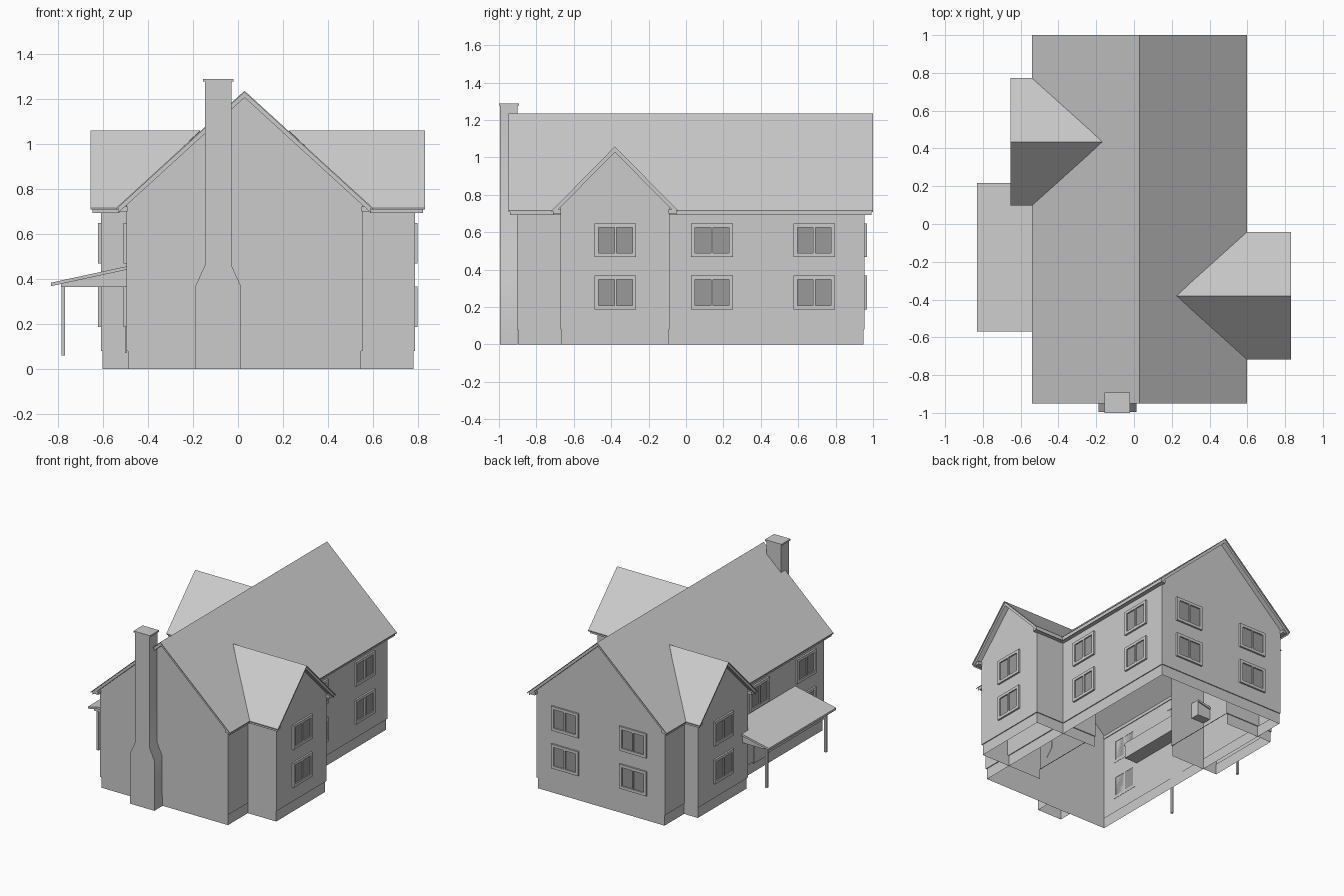
import bpy, bmesh

cube = bpy.data.objects.get("Cube")
if cube:
    bpy.data.objects.remove(cube, do_unlink=True)


def material(name, value):
    m = bpy.data.materials.new(name)
    m.use_nodes = True
    colour = (value, value, value, 1)
    m.diffuse_color = colour
    m.node_tree.nodes["Principled BSDF"].inputs["Base Color"].default_value = colour
    return m


GREY = material("light grey", 0.6)
GLASS = material("dark grey glass", 0.32)


def add_prism(bm, pts, axis, a, b, mat=0):
    """Extrude a (u, z) outline along an axis; a and b may vary per point."""
    n = len(pts)
    rings = []
    for end in (a, b):
        ts = end if isinstance(end, list) else [end] * n
        rings.append([bm.verts.new((t, u, z) if axis == "x" else (u, t, z))
                      for (u, z), t in zip(pts, ts)])
    r, s = rings
    faces = [bm.faces.new(r), bm.faces.new(s)]
    for i in range(n):
        j = (i + 1) % n
        faces.append(bm.faces.new((r[i], r[j], s[j], s[i])))
    for f in faces:
        f.material_index = mat
    bmesh.ops.recalc_face_normals(bm, faces=faces)


def bottom_face(bm):
    bm.normal_update()
    return min(bm.faces, key=lambda f: f.calc_center_median().z)


def finish(name, bm):
    mesh = bpy.data.meshes.new(name)
    bm.to_mesh(mesh)
    bm.free()
    mesh.materials.append(GREY)
    mesh.materials.append(GLASS)
    ob = bpy.data.objects.new(name, mesh)
    bpy.context.collection.objects.link(ob)
    return ob


def prism(name, pts, axis, a, b):
    bm = bmesh.new()
    add_prism(bm, pts, axis, a, b)
    return finish(name, bm)


def rect(u0, u1, z0, z1):
    return [(u0, z0), (u1, z0), (u1, z1), (u0, z1)]


EAVE, PLINTH, SOFFIT = 0.715, 0.08, 0.70


def wing(name, axis, mid, half_wall, half_roof, ridge, wall, roof, inner=None):
    """Gabled block: plinth, walls, layered roof and boxed eaves.
    wall and roof give the extents; inner is the valley as (eave, ridge)."""
    slope = (ridge - EAVE) / half_roof
    out = 1 if wall[1] > wall[0] else -1

    # Hollow gabled walls on a set-back plinth, open underneath
    top = ridge - 0.026
    shoulder = top - slope * half_wall
    w0, w1 = mid - half_wall, mid + half_wall
    bm = bmesh.new()
    add_prism(bm, [(w0, PLINTH), (w1, PLINTH), (w1, shoulder), (mid, top), (w0, shoulder)],
              axis, wall[0], wall[1])
    base = bottom_face(bm)
    bmesh.ops.inset_individual(bm, faces=[base], thickness=0.009)
    new = bmesh.ops.extrude_discrete_faces(bm, faces=[base])["faces"]
    rim = list(new[0].verts)
    bmesh.ops.translate(bm, verts=rim, vec=(0, 0, -PLINTH))
    gone = [bottom_face(bm)]
    if inner:
        k = "xyz".index(axis)
        gone += [f for f in bm.faces if f.normal[k] * out < -0.9]
    bmesh.ops.delete(bm, geom=gone, context="FACES")
    finish(name + "_walls", bm)

    # Thin roof covering over a slightly smaller rake board layer
    for part, inset, hi, lo in (("roof", 0, 0, 0.007), ("rake_boards", 0.008, 0.007, 0.03)):
        h = half_roof - inset
        edge = ridge - slope * h
        pts = [(mid - h, edge - hi), (mid, ridge - hi), (mid + h, edge - hi),
               (mid + h, edge - lo), (mid, ridge - lo), (mid - h, edge - lo)]
        if inner:
            e, r = inner
            near = [e, r, e, e, r, e]
        else:
            near = roof[0] + inset
        prism(name + "_" + part, pts, axis, near, roof[1] - out * inset)

    # Boxed eaves
    for s in (-1, 1):
        u = sorted((mid + s * (half_wall - 0.005), mid + s * (half_roof - 0.015)))
        near = inner[0] if inner else roof[0] + 0.015
        prism(name + "_eave", rect(*u, SOFFIT, 0.722), axis, near, roof[1] - out * 0.015)


wing("house", "y", 0.029, 0.524, 0.57, 1.235, (-0.904, 0.955), (-0.95, 1.0))
wing("right_bay", "x", 0.435, 0.292, 0.338, 1.058, (-0.21, -0.608), (-0.5, -0.655), (-0.53, -0.168))
wing("left_bay", "x", -0.38, 0.292, 0.338, 1.058, (0.265, 0.785), (0.55, 0.83), (0.588, 0.226))


def window(name, axis, wall, out, u, z):
    """Two-pane window: raised frame bars around flat glass."""
    bm = bmesh.new()
    w, h, bar, mull = 0.111, 0.09, 0.021, 0.006
    frame = [rect(u - w, u - w + bar, z - h, z + h), rect(u + w - bar, u + w, z - h, z + h),
             rect(u - mull, u + mull, z - h + bar, z + h - bar)]
    frame += [rect(u - w + bar, u + w - bar, z + a, z + a + bar) for a in (-h, h - bar)]
    for bars in frame:
        add_prism(bm, bars, axis, wall - out * 0.002, wall + out * 0.013)
    for s in (-1, 1):
        a, b = sorted((u + s * mull, u + s * (w - bar)))
        add_prism(bm, rect(a, b, z - h + bar, z + h - bar), axis, wall, wall + out * 0.004, 1)
    finish(name, bm)


UPPER, LOWER = 0.557, 0.277
for z, level in ((UPPER, "upper"), (LOWER, "lower")):
    window(level + "_left_bay_window", "x", 0.785, 1, -0.377, z)
    window(level + "_right_bay_window", "x", -0.608, -1, 0.435, z)
    window(level + "_right_window", "x", -0.495, -1, -0.69, z)
    for y in (0.139, 0.686):
        window(level + "_left_window", "x", 0.553, 1, y, z)
    for x in (0.317, -0.24):
        window(level + "_back_window", "y", 0.955, 1, x, z)
window("upper_porch_window", "x", -0.495, -1, -0.145, UPPER)

# Door under the porch
prism("door", rect(-0.21, -0.08, 0.07, 0.36), "x", -0.494, -0.501)

# Chimney with a wide base narrowing smoothly to the stack
half = [(0.1, 0), (0.1, 0.37), (0.059, 0.46), (0.059, 1.278)]
mid = -0.088
bm = bmesh.new()
add_prism(bm, [(mid + x, z) for x, z in half] + [(mid - x, z) for x, z in reversed(half)],
          "y", -0.995, -0.9)
bmesh.ops.delete(bm, geom=[bottom_face(bm)], context="FACES")
chimney = finish("chimney", bm)
bpy.ops.object.select_all(action="DESELECT")
chimney.select_set(True)
bpy.context.view_layer.objects.active = chimney
bpy.ops.object.shade_smooth_by_angle()
prism("chimney_cap", rect(mid - 0.067, mid + 0.067, 1.276, 1.288), "y", -1.0, -0.893)

# Lean-to porch roof, its closed underside and posts
prism("porch_roof", [(-0.83, 0.368), (-0.83, 0.383), (-0.39, 0.478), (-0.39, 0.463)],
      "y", -0.57, 0.217)
prism("porch_beam", [(-0.785, 0.363), (-0.785, 0.379), (-0.39, 0.464), (-0.39, 0.363)],
      "y", -0.562, 0.209)
for y in (-0.525, 0.165):
    prism("porch_post", rect(-0.784, -0.769, 0.06, 0.37), "y", y - 0.0075, y + 0.0075)
